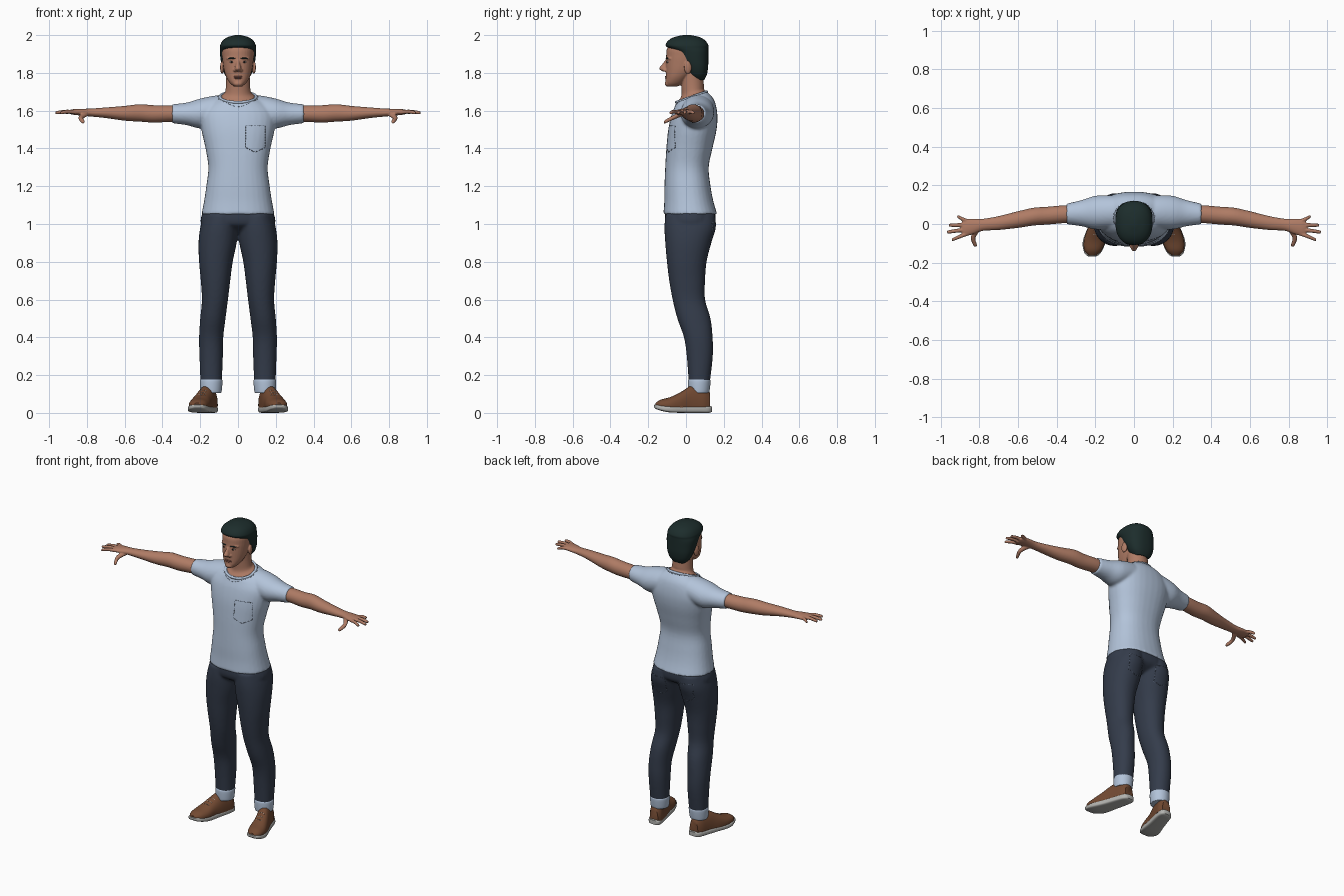
import bpy, bmesh, math
from mathutils import Matrix, Vector

cube = bpy.data.objects.get("Cube")
if cube:
    bpy.data.objects.remove(cube, do_unlink=True)


def material(name, r, g, b):
    m = bpy.data.materials.new(name)
    m.use_nodes = True
    m.diffuse_color = (r, g, b, 1)
    shader = next(n for n in m.node_tree.nodes if n.type == "BSDF_PRINCIPLED")
    shader.inputs["Base Color"].default_value = (r, g, b, 1)
    shader.inputs["Roughness"].default_value = 0.8
    return m


SKIN = material("skin", .43, .20, .13)
LIP = material("lip", .30, .12, .09)
HAIR = material("hair", .012, .026, .025)
SHIRT = material("pale_blue_cotton", .45, .55, .70)
STITCH = material("stitch_grey", .10, .13, .18)
DENIM = material("dark_denim", .034, .045, .07)
LEATHER = material("brown_leather", .17, .068, .032)
SOLE = material("sole_grey", .45, .45, .43)
WHITE = material("eye_white", .55, .50, .46)
IRIS = material("eye_dark", .02, .012, .01)


def smooth_rows(rows, steps=4):
    """Catmull-Rom interpolation through the section rows."""
    rows = [tuple(r) + (0,) * (6 - len(r)) for r in rows]
    out = []
    for i in range(len(rows) - 1):
        p0, p1, p2, p3 = rows[max(i - 1, 0)], rows[i], rows[i + 1], rows[min(i + 2, len(rows) - 1)]
        for s in range(steps):
            t = s / steps
            out.append([b + .5 * t * (c - a + t * (2 * a - 5 * b + 4 * c - d + t * (3 * (b - c) + d - a)))
                        for a, b, c, d in zip(p0, p1, p2, p3)])
    return out + [rows[-1]]


def loft(bm, axis, rows, power=2.0, side=1, n=32):
    """Rows: position along axis, two centre offsets, two radii, shear."""
    rings = []
    for along, u, v, ru, rv, shear in smooth_rows(rows):
        ring = []
        for k in range(n):
            a = 2 * math.pi * k / n
            c, s = (math.copysign(abs(f) ** (2 / power), f) for f in (math.cos(a), math.sin(a)))
            p, q, w = u + ru * c, v + rv * s, along + shear * s
            x, y, z = {"z": (p, q, w), "x": (w, p, q), "y": (p, w, q)}[axis]
            ring.append(bm.verts.new((x * side, y, z)))
        rings.append(ring)
    for lo, hi in zip(rings, rings[1:]):
        for k in range(n):
            bm.faces.new((lo[k], lo[k - 1], hi[k - 1], hi[k]))
    bm.faces.new(rings[0])
    bm.faces.new(rings[-1])


def ball(bm, centre, radii, turn=0):
    m = Matrix.Translation(centre) @ Matrix.Rotation(turn, 4, "Z") @ Matrix.Diagonal((*radii, 1))
    bmesh.ops.create_uvsphere(bm, u_segments=24, v_segments=14, radius=1, matrix=m)


def finish(name, bm, mat, voxel=0, relax=3):
    """Make the object; a voxel size fuses its overlapping volumes."""
    bmesh.ops.recalc_face_normals(bm, faces=bm.faces)
    me = bpy.data.meshes.new(name)
    bm.to_mesh(me)
    bm.free()
    me.polygons.foreach_set("use_smooth", [True] * len(me.polygons))
    me.set_sharp_from_angle(angle=math.radians(50))
    me.materials.append(mat)
    ob = bpy.data.objects.new(name, me)
    bpy.context.collection.objects.link(ob)
    if voxel:
        fuse = ob.modifiers.new("fuse", "REMESH")
        fuse.mode, fuse.voxel_size, fuse.use_smooth_shade = "VOXEL", voxel, True
        soft = ob.modifiers.new("soften", "SMOOTH")
        soft.factor, soft.iterations = .5, relax
    return ob


def strands(name, paths, mat, radius, cyclic=False):
    cu = bpy.data.curves.new(name, "CURVE")
    cu.dimensions, cu.bevel_depth, cu.bevel_resolution = "3D", radius, 2
    cu.use_fill_caps = True
    for path in paths:
        sp = cu.splines.new("POLY")
        sp.points.add(len(path) - 1)
        for pt, co in zip(sp.points, path):
            pt.co = (*co, 1)
        sp.use_cyclic_u, sp.use_smooth = cyclic, True
    cu.materials.append(mat)
    bpy.context.collection.objects.link(bpy.data.objects.new(name, cu))


def stitch(name, target, outline, direction, mat=STITCH, radius=.0016):
    """Dashed seam projected on to a target part."""
    bpy.context.view_layer.update()
    solid = target.evaluated_get(bpy.context.evaluated_depsgraph_get())
    d, paths = Vector(direction), []
    outline = [Vector(p) for p in outline]
    for a, b in zip(outline, outline[1:]):
        n = max(1, round((b - a).length / .014))
        for i in range(n):
            hits = [solid.ray_cast(a.lerp(b, (i + f) / n) - d, d) for f in (0, .65)]
            if all(h[0] for h in hits):
                paths.append([h[1] for h in hits])
    if paths:
        strands(name, paths, mat, radius)


SIDES = ((1, "left"), (-1, "right"))

# Shirt: torso and short sleeves fused together
bm = bmesh.new()
loft(bm, "z", [(1.05, 0, .023, .194, .143), (1.12, 0, .015, .18, .13), (1.2, 0, .008, .168, .122),
               (1.3, 0, .005, .157, .115), (1.4, 0, .018, .172, .122), (1.5, 0, .034, .194, .128),
               (1.58, 0, .045, .2, .121), (1.64, 0, .046, .16, .104, .015),
               (1.675, 0, .03, .098, .08, .028)], power=2.3)
for s, _ in SIDES:
    loft(bm, "x", [(.05, .06, 1.605, .085, .078), (.12, .062, 1.6, .087, .08), (.2, .059, 1.585, .087, .079),
                   (.27, .056, 1.583, .068, .06), (.35, .052, 1.584, .053, .05)], side=s)
shirt = finish("shirt", bm, SHIRT, .008, 4)

# Collar band and chest pocket seam
circle = [2 * math.pi * k / 48 for k in range(48)]
neckline = lambda g: [(.096 * g * math.cos(a), .03 + .08 * g * math.sin(a), 1.672 + .028 * math.sin(a)) for a in circle]
strands("collar", [neckline(1)], SHIRT, .008, True)
hem = neckline(1.12)
stitch("collar_seam", shirt, hem + hem[:1], (0, 0, -1), radius=.001)
pocket = [(.04, 1.52), (.145, 1.52), (.145, 1.405), (.092, 1.38), (.04, 1.405), (.04, 1.52)]
stitch("chest_pocket", shirt, [(x, 0, z) for x, z in pocket], (0, 1, 0))

# Trousers: pelvis and two legs fused together
bm = bmesh.new()
loft(bm, "z", [(.955, 0, .02, .12, .06), (1.0, 0, .022, .196, .128), (1.07, 0, .022, .185, .132)], power=2.3)
for s, _ in SIDES:
    loft(bm, "z", [(.15, .142, .07, .056, .055), (.3, .142, .073, .062, .069), (.4, .142, .065, .064, .076),
                   (.5, .133, .042, .067, .088), (.6, .122, .015, .069, .086), (.7, .119, .006, .078, .095),
                   (.8, .117, .004, .089, .105), (.9, .108, .012, .101, .122), (.98, .1, .022, .1, .136),
                   (1.05, .092, .022, .088, .132)], power=2.15, side=s)
trousers = finish("trousers", bm, DENIM, .008, 4)
patch = [(.05, 1.0), (.15, 1.01), (.15, .91), (.1, .885), (.055, .9), (.05, 1.0)]
for s, side in SIDES:
    stitch(side + "_back_pocket", trousers, [(x * s, 0, z) for x, z in patch], (0, -1, 0), radius=.0012)

for s, side in SIDES:
    # Turned-up cuff
    bm = bmesh.new()
    loft(bm, "z", [(.105, .143, .068, .05, .05), (.112, .143, .068, .056, .056), (.165, .142, .07, .06, .06),
                   (.177, .142, .07, .057, .057)], side=s)
    finish(side + "_cuff", bm, SHIRT)

    # Shoe upper, flattened underneath, with laces
    bm = bmesh.new()
    loft(bm, "y", [(-.162, .215, .04, .02, .012), (-.135, .212, .04, .045, .03), (-.085, .203, .04, .056, .043),
                   (-.03, .19, .04, .052, .069), (.02, .172, .04, .048, .1), (.06, .16, .04, .046, .105),
                   (.1, .15, .04, .043, .095), (.128, .146, .04, .03, .065)], power=2.2, side=s)
    for v in bm.verts:
        v.co.z = min(max(v.co.z, .028), .142)
    shoe = finish(side + "_shoe", bm, LEATHER)
    for i in range(3):
        y, x = -.055 + .022 * i, .196 - .006 * i
        stitch(f"{side}_lace_{i}", shoe, [((x - .022) * s, y, 0), ((x + .022) * s, y, 0)], (0, 0, -1), SOLE, .0015)

    # Sole with a lifted toe
    bm = bmesh.new()
    loft(bm, "y", [(-.169, .215, .036, .018, .007), (-.15, .214, .03, .042, .013), (-.09, .205, .02, .06, .017),
                   (0, .18, .018, .052, .018), (.07, .16, .018, .048, .018), (.12, .148, .018, .041, .018),
                   (.138, .145, .02, .024, .014)], power=4, side=s)
    finish(side + "_sole", bm, SOLE)

    # Arm, palm, fingers and thumb
    bm = bmesh.new()
    loft(bm, "x", [(.3, .053, 1.585, .044, .042), (.37, .05, 1.584, .046, .044), (.45, .043, 1.583, .046, .046),
                   (.52, .038, 1.588, .046, .046), (.6, .023, 1.586, .043, .039), (.7, .005, 1.589, .036, .028),
                   (.78, -.004, 1.59, .031, .021), (.83, -.012, 1.592, .04, .018), (.87, -.018, 1.593, .044, .015),
                   (.89, -.018, 1.593, .036, .011)], side=s)
    for root, tip, reach in ((-.05, -.08, .943), (-.028, -.041, .967), (-.006, -.006, .957), (.014, .037, .915)):
        loft(bm, "x", [(.86, root, 1.592, .011, .011), ((.86 + reach) / 2, (root + tip) / 2, 1.595, .0105, .0105),
                       (reach - .006, tip, 1.589, .0085, .0085), (reach, tip, 1.588, .005, .005)], side=s, n=12)
    loft(bm, "y", [(-.117, .82, 1.538, .006, .006), (-.108, .822, 1.543, .0105, .01), (-.07, .832, 1.562, .013, .012),
                   (-.02, .805, 1.585, .02, .014)], side=s, n=12)
    finish(side + "_arm", bm, SKIN, .004, 2)

# Head: skull, face, nose, brow, ears and neck fused together
bm = bmesh.new()
ball(bm, (0, .005, 1.89), (.085, .105, .1))
loft(bm, "z", [(1.728, 0, -.072, .022, .025), (1.745, 0, -.06, .042, .048), (1.775, 0, -.044, .061, .063),
               (1.81, 0, -.025, .073, .082), (1.85, 0, -.012, .08, .095), (1.89, 0, -.005, .084, .1),
               (1.93, 0, 0, .083, .1), (1.97, 0, .005, .06, .075)], power=2.15)
loft(bm, "z", [(1.87, 0, -.098, .008, .01), (1.845, 0, -.11, .011, .017), (1.822, 0, -.117, .018, .025),
               (1.808, 0, -.11, .013, .014)])
ball(bm, (0, -.094, 1.743), (.026, .019, .016))
for s, _ in SIDES:
    ball(bm, (.034 * s, -.087, 1.876), (.03, .015, .009), .35 * s)
    ball(bm, (.016 * s, -.11, 1.814), (.009, .012, .008))
    ball(bm, (.084 * s, .01, 1.828), (.01, .021, .034), .25 * s)
loft(bm, "z", [(1.645, 0, .03, .09, .075, .028), (1.672, 0, .03, .09, .075, .028), (1.695, 0, .035, .07, .06, .018),
               (1.73, 0, .035, .064, .06), (1.8, 0, .03, .062, .06)])
finish("head", bm, SKIN, .004)

# Hair cap, receding below the temples
bm = bmesh.new()
loft(bm, "z", [(1.762, 0, .066, .045, .03), (1.79, 0, .062, .07, .048), (1.83, 0, .055, .085, .062),
               (1.87, 0, .043, .092, .075), (1.91, 0, .031, .096, .087), (1.932, 0, .012, .096, .106),
               (1.948, 0, .005, .094, .113), (1.972, 0, .004, .08, .097), (1.99, 0, .005, .053, .066),
               (2.0, 0, .005, .015, .02)], power=2.35, n=48)
finish("hair", bm, HAIR)

# Eyes, brows and lips
for s, side in SIDES:
    for part, mat, centre, radii in (("eye", WHITE, (.033, -.094, 1.858), (.013, .008, .006)),
                                     ("iris", IRIS, (.033, -.099, 1.858), (.006, .005, .0057)),
                                     ("brow", HAIR, (.034, -.098, 1.877), (.021, .007, .004))):
        bm = bmesh.new()
        ball(bm, (centre[0] * s, *centre[1:]), radii, .35 * s)
        finish(f"{side}_{part}", bm, mat)
bm = bmesh.new()
for z in (1.772, 1.78):
    ball(bm, (0, -.101, z), (.025, .01, .005))
finish("lips", bm, LIP)
